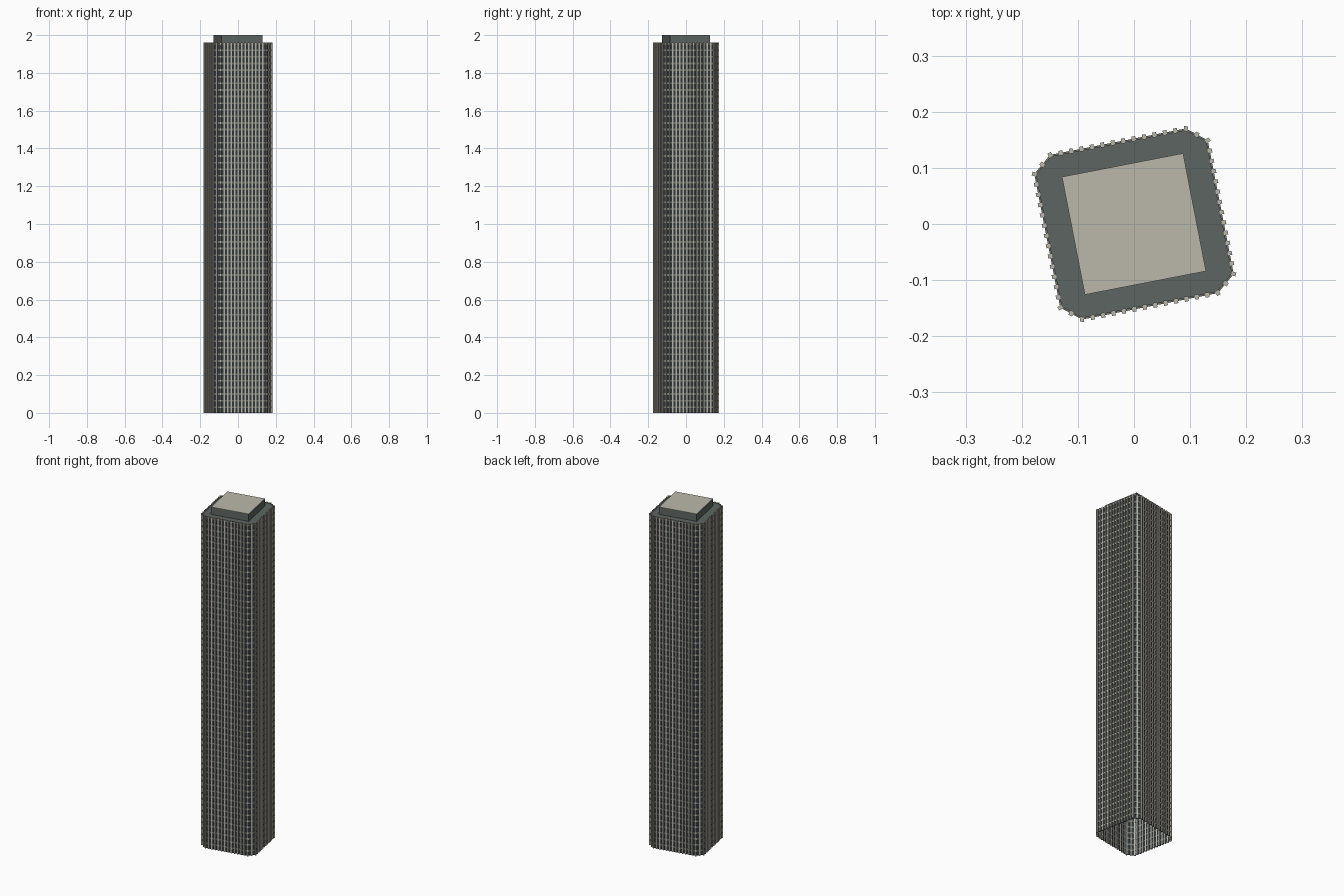
import bpy, bmesh, math
from mathutils import Vector, Matrix

if "Cube" in bpy.data.objects:
    bpy.data.objects.remove(bpy.data.objects["Cube"])

ROT = Matrix.Rotation(math.radians(11), 4, 'Z')
TOP = 1.96
FLOORS = 56


def mat(name, col):
    m = bpy.data.materials.new(name)
    m.diffuse_color = (*col, 1)
    m.use_nodes = True
    m.node_tree.nodes["Principled BSDF"].inputs["Base Color"].default_value = m.diffuse_color
    return m


glass_m = mat("dark_glass", (0.03, 0.04, 0.045))
stone_m = mat("pale_stone", (0.50, 0.48, 0.40))
band_m = mat("band_grey", (0.16, 0.17, 0.15))
roof_m = mat("roof_grey", (0.11, 0.13, 0.12))


def finish(bm, name, material):
    bmesh.ops.recalc_face_normals(bm, faces=bm.faces[:])
    bm.transform(ROT)
    me = bpy.data.meshes.new(name)
    bm.to_mesh(me)
    bm.free()
    ob = bpy.data.objects.new(name, me)
    me.materials.append(material)
    bpy.context.collection.objects.link(ob)
    return ob


def outline(d=0.0):
    """Chamfered rectangle, counter-clockwise, offset outward by d."""
    a, b, ca, cb = 0.157 + d, 0.149 + d, 0.123 + d * 0.45, 0.121 + d * 0.45
    return [Vector(p) for p in ((a, -cb), (a, cb), (ca, b), (-ca, b),
                                (-a, cb), (-a, -cb), (-ca, -b), (ca, -b))]


def ring_wall(bm, d, z0, z1):
    lo = [bm.verts.new((p.x, p.y, z0)) for p in outline(d)]
    hi = [bm.verts.new((p.x, p.y, z1)) for p in outline(d)]
    for i in range(8):
        j = (i + 1) % 8
        bm.faces.new((lo[i], lo[j], hi[j], hi[i]))
    return lo, hi


def box(bm, center, size, angle=0.0):
    m = (Matrix.Translation(center) @ Matrix.Rotation(angle, 4, 'Z')
         @ Matrix.Diagonal((*size, 1)))
    bmesh.ops.create_cube(bm, size=1, matrix=m)


# Glass curtain wall, open at the base
bm = bmesh.new()
ring_wall(bm, -0.002, 0, TOP - 0.004)
finish(bm, "glass_wall", glass_m)

# Horizontal floor bands, slightly proud of the glass
bm = bmesh.new()
step = TOP / FLOORS
for k in range(FLOORS):
    z = k * step
    lo, hi = ring_wall(bm, 0.0005, z + step * 0.72, z + step * 0.98)
    lo2, hi2 = ring_wall(bm, -0.003, z + step * 0.72, z + step * 0.98)
    for i in range(8):
        j = (i + 1) % 8
        bm.faces.new((hi[i], hi[j], hi2[j], hi2[i]))
        bm.faces.new((lo[j], lo[i], lo2[i], lo2[j]))
finish(bm, "floor_bands", band_m)

# Vertical fins: 13 bays on each long side, 2 on each chamfer
bm = bmesh.new()
pts = outline()
for i in range(8):
    p, q = pts[i], pts[(i + 1) % 8]
    n = 13 if i % 2 == 0 else 2
    e = q - p
    ang = math.atan2(e.y, e.x)
    prev = p - pts[i - 1]
    corner = math.atan2(*(e.normalized() + prev.normalized()).yx)
    for k in range(n):
        c = p + e * (k / n)
        box(bm, (c.x, c.y, TOP / 2), (0.007, 0.009, TOP),
            corner if k == 0 else ang)
finish(bm, "vertical_fins", stone_m)

# Flat roof
bm = bmesh.new()
bm.faces.new([bm.verts.new((p.x, p.y, TOP - 0.004)) for p in outline(-0.002)])
finish(bm, "roof", roof_m)

# Rooftop block with pale landing deck
bm = bmesh.new()
box(bm, (0, 0, 1.975), (0.22, 0.214, 0.046))
finish(bm, "roof_block", roof_m)
bm = bmesh.new()
box(bm, (0, 0, 1.999), (0.22, 0.214, 0.002))
finish(bm, "landing_deck", stone_m)
